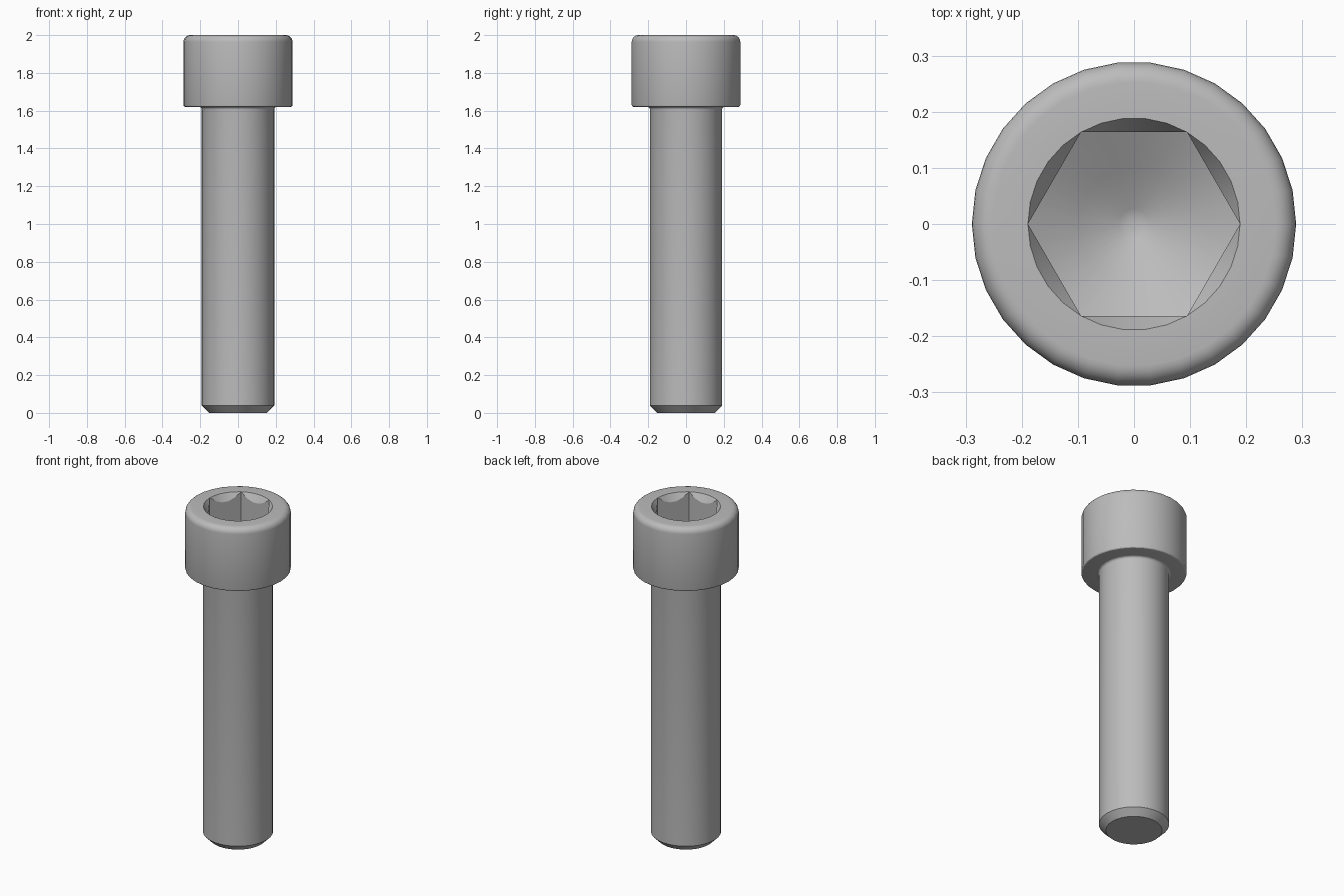
import bpy
import bmesh
from math import cos, sin, tan, pi, radians

if "Cube" in bpy.data.objects:
    bpy.data.objects.remove(bpy.data.objects["Cube"], do_unlink=True)

SEGMENTS = 30
HEAD_R, SHANK_R, SOCKET_R = 0.289, 0.192, 0.189
TOP, HEAD_BASE, FLOOR = 2.0, 1.62, 1.81
CHAMFER = 0.038

steel = bpy.data.materials.new("steel grey")
steel.use_nodes = True
steel.diffuse_color = (0.5, 0.5, 0.5, 1)
steel.node_tree.nodes["Principled BSDF"].inputs["Base Color"].default_value = (0.5, 0.5, 0.5, 1)


def arc(r, z, radius, start, end, steps=5):
    """Profile points of a fillet centred on (r, z)."""
    angles = [radians(start + (end - start) * i / steps) for i in range(steps + 1)]
    return [(r + radius * cos(a), z + radius * sin(a)) for a in angles]


def circle(r, z):
    turns = [2 * pi * i / SEGMENTS for i in range(SEGMENTS)]
    return [(r * cos(a), r * sin(a), z) for a in turns]


def hexagon(height):
    """Hexagonal ring whose height depends on the distance from the axis."""
    ring = []
    for i in range(SEGMENTS):
        a = 2 * pi * i / SEGMENTS
        r = SOCKET_R * cos(pi / 6) / cos(a % (pi / 3) - pi / 6)
        ring.append((r * cos(a), r * sin(a), height(r)))
    return ring


def entry_cone(r):
    return TOP - (SOCKET_R - r) * tan(radians(60))


def drill_cone(r):
    return FLOOR - (SOCKET_R - r) * tan(radians(30))


# Outside profile, from the tip up to the rim of the socket
profile = [(SHANK_R - CHAMFER, 0), (SHANK_R, CHAMFER)]
profile += arc(SHANK_R + 0.014, HEAD_BASE - 0.014, 0.014, 180, 90)
profile += arc(HEAD_R - 0.01, HEAD_BASE + 0.01, 0.01, -90, 0, 3)
profile += arc(HEAD_R - 0.036, TOP - 0.036, 0.036, 0, 90, 6)
rings = [circle(r, z) for r, z in profile]

# Socket: countersunk rim, six walls and a drilled floor with a blunt tip
rings += [circle(SOCKET_R, TOP), hexagon(entry_cone), hexagon(drill_cone)]
rings += [circle(r, drill_cone(r)) for r in (0.1, 0.027)]
rings.append(circle(0.012, drill_cone(0.02)))

# Skin the rings and close both ends
bm = bmesh.new()
loops = [[bm.verts.new(p) for p in ring] for ring in rings]
for low, high in zip(loops, loops[1:]):
    for i in range(SEGMENTS):
        j = (i + 1) % SEGMENTS
        bm.faces.new((low[i], low[j], high[j], high[i]))
bm.faces.new(loops[0][::-1])
bm.faces.new(loops[-1])
bmesh.ops.remove_doubles(bm, verts=bm.verts, dist=0.0001)
bmesh.ops.recalc_face_normals(bm, faces=bm.faces)

mesh = bpy.data.meshes.new("socket_screw")
bm.to_mesh(mesh)
bm.free()
mesh.materials.append(steel)
screw = bpy.data.objects.new("socket_screw", mesh)
bpy.context.collection.objects.link(screw)

bpy.ops.object.select_all(action="DESELECT")
screw.select_set(True)
bpy.context.view_layer.objects.active = screw
bpy.ops.object.shade_smooth_by_angle(angle=radians(28))
